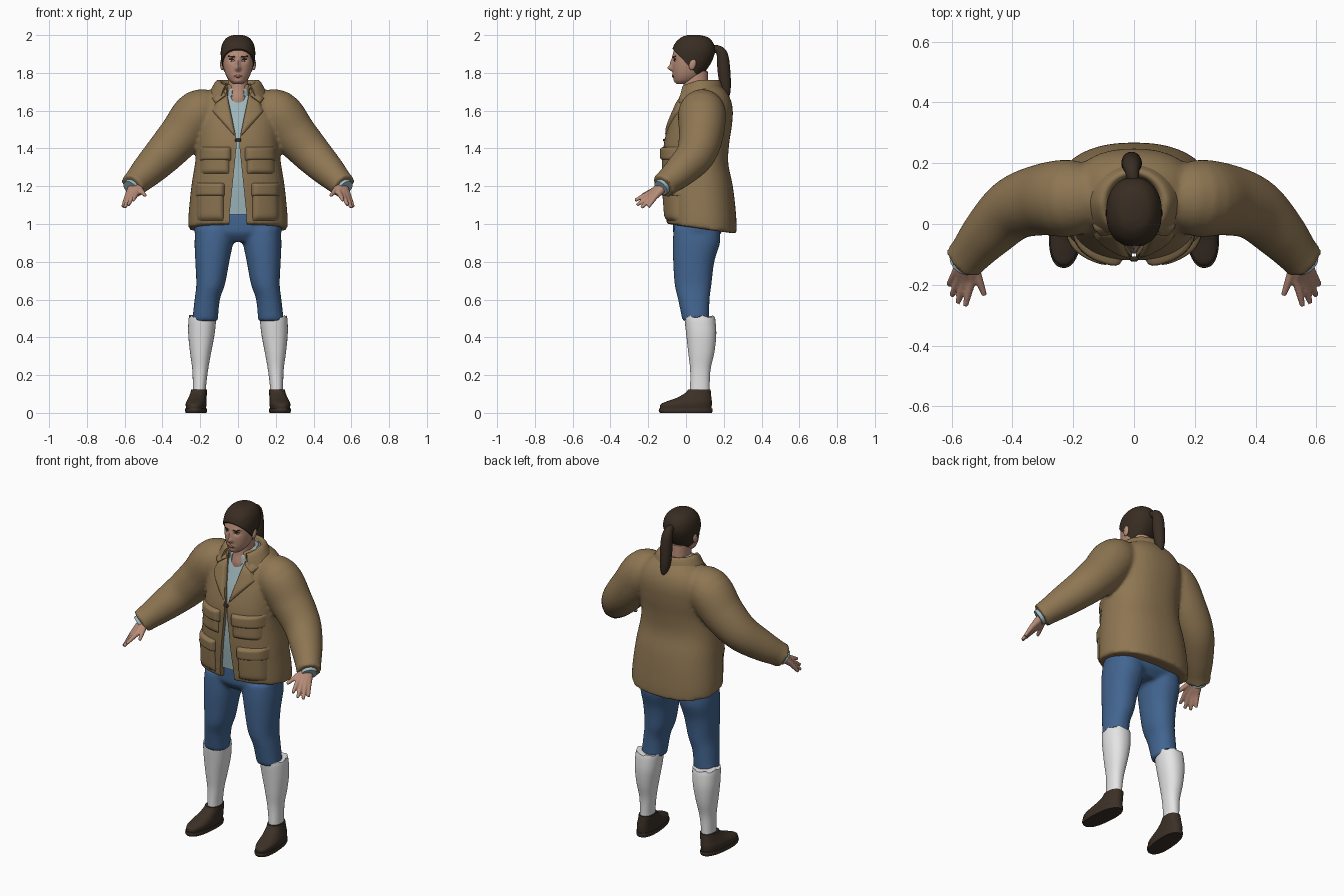
import bpy, bmesh
from math import sin, cos, pi, radians
from mathutils import Vector, Matrix
from mathutils.bvhtree import BVHTree

if "Cube" in bpy.data.objects:
    bpy.data.objects.remove(bpy.data.objects["Cube"])


def material(name, r, g, b):
    m = bpy.data.materials.new(name)
    m.use_nodes = True
    m.diffuse_color = (r, g, b, 1)
    m.node_tree.nodes["Principled BSDF"].inputs["Base Color"].default_value = (r, g, b, 1)
    return m


TAN = material("tan_cloth", .27, .18, .085)
BLUE = material("blue_denim", .055, .13, .28)
WHITE = material("white_sock", .78, .78, .78)
LEATHER = material("brown_leather", .045, .03, .02)
HAIR = material("dark_brown_hair", .04, .026, .016)
SKIN = material("skin", .48, .265, .19)
SHIRT = material("pale_blue_shirt", .34, .47, .5)
LIP = material("lip", .33, .13, .1)
EYE = material("eye_white", .6, .55, .5)


# ---------- helpers ----------
def resample(rows, n=5):
    """Smooth curve through rows of numbers."""
    rows = [Vector(r) for r in rows]
    out = []
    for i in range(len(rows) - 1):
        a, b, c, d = rows[max(i - 1, 0)], rows[i], rows[i + 1], rows[min(i + 2, len(rows) - 1)]
        for k in range(n):
            t = k / n
            out.append(.5 * (2 * b + (c - a) * t + (2 * a - 5 * b + 4 * c - d) * t ** 2
                             + (3 * b - a - 3 * c + d) * t ** 3))
    return out + [rows[-1]]


def upright(rows, seg=48, p=2.2, n=5):
    """Stacked level rings from rows of z, x, half width, front y, back y."""
    loops = []
    for z, x, hw, yf, yb in resample(rows, n):
        loop = []
        for k in range(seg):
            c, s = cos(2 * pi * k / seg), sin(2 * pi * k / seg)
            c, s = [abs(v) ** (2 / p) * (1 if v > 0 else -1) for v in (c, s)]
            loop.append(Vector((x + hw * c, (yf + yb) / 2 + (yb - yf) / 2 * s, z)))
        loops.append(loop)
    return loops


def tube(rows, seg=24, n=5):
    """Round rings along a path from rows of x, y, z, radius."""
    pts = resample(rows, n)
    loops, old, side = [], None, None
    for i, q in enumerate(pts):
        t = (pts[min(i + 1, len(pts) - 1)].xyz - pts[max(i - 1, 0)].xyz).normalized()
        side = t.orthogonal().normalized() if old is None else old.rotation_difference(t) @ side
        old, up = t, t.cross(side)
        loops.append([q.xyz + q.w * (side * cos(2 * pi * k / seg) + up * sin(2 * pi * k / seg))
                      for k in range(seg)])
    return loops


def finish(ob, mat):
    ob.data.materials.clear()
    ob.data.materials.append(mat)
    ob.data.shade_smooth()
    ob.data.set_sharp_from_angle(angle=radians(50))
    return ob


def add(name, bm, mat):
    bmesh.ops.recalc_face_normals(bm, faces=bm.faces[:])
    me = bpy.data.meshes.new(name)
    bm.to_mesh(me)
    bm.free()
    ob = bpy.data.objects.new(name, me)
    bpy.context.collection.objects.link(ob)
    return finish(ob, mat)


def shell(parts):
    bm = bmesh.new()
    for loops in parts:
        rings = [[bm.verts.new(p) for p in loop] for loop in loops]
        for a, b in zip(rings, rings[1:]):
            for k in range(len(a)):
                j = (k + 1) % len(a)
                bm.faces.new((a[k], a[j], b[j], b[k]))
        bm.faces.new(rings[0])
        bm.faces.new(rings[-1])
    return bm


def loft(name, mat, *parts):
    return add(name, shell(parts), mat)


def bake(ob, mat):
    bpy.context.view_layer.update()
    dg = bpy.context.evaluated_depsgraph_get()
    me = bpy.data.meshes.new_from_object(ob.evaluated_get(dg))
    ob.modifiers.clear()
    ob.data = me
    return finish(ob, mat)


def fuse(ob, mat, voxel, rounds):
    m = ob.modifiers.new("fuse", 'REMESH')
    m.mode, m.voxel_size = 'VOXEL', voxel
    s = ob.modifiers.new("soften", 'SMOOTH')
    s.factor, s.iterations = .5, rounds
    return bake(ob, mat)


def mirror(ob):
    c = ob.copy()
    c.data = ob.data.copy()
    c.data.transform(Matrix.Scale(-1, 4, (1, 0, 0)))
    c.data.flip_normals()
    c.name = ob.name.replace("left_", "right_")
    bpy.context.collection.objects.link(c)


def surface(ob):
    bm = bmesh.new()
    bm.from_mesh(ob.data)
    tree = BVHTree.FromBMesh(bm)
    bm.free()
    return tree


def plate(name, mat, tree, corners, thick, both=True, n=14):
    """Padded patch laid on the front of a surface, from four x, z corners."""
    a, b, c, d = [Vector(q) for q in corners]
    bm = bmesh.new()
    grid = []
    for i in range(n + 1):
        for j in range(n + 1):
            u, v = i / n, j / n
            q = (a * (1 - u) + b * u) * (1 - v) + (d * (1 - u) + c * u) * v
            hit = tree.ray_cast(Vector((q.x, -1, q.y)), Vector((0, 1, 0)))[0]
            lift = (thick + .004) * (1 - (2 * u - 1) ** 8) * (1 - (2 * v - 1) ** 8) - .004
            grid.append(bm.verts.new((q.x, (hit.y if hit else 0) - lift, q.y)))
    w = n + 1
    for i in range(n):
        for j in range(n):
            k = i * w + j
            bm.faces.new((grid[k], grid[k + 1], grid[k + w + 1], grid[k + w]))
    ob = add(name, bm, mat)
    if sum((f.normal.y for f in ob.data.polygons)) > 0:
        ob.data.flip_normals()
    if both:
        mirror(ob)


def box(x0, x1, z0, z1):
    return [(x0, z0), (x1, z0), (x1, z1), (x0, z1)]


def collar(name, mat, rows, gap, drop, thick):
    """Folded band round the neck, open at the front; rows of x radius, y radius, z."""
    bm, n, lines = bmesh.new(), 40, []
    for rx, ry, z in resample(rows, 4):
        line = []
        for k in range(n + 1):
            t = radians(gap) + (2 * pi - 2 * radians(gap)) * k / n
            line.append(bm.verts.new((rx * sin(t), .07 - ry * cos(t), z - drop * max(cos(t), 0))))
        lines.append(line)
    for a, b in zip(lines, lines[1:]):
        for k in range(n):
            bm.faces.new((a[k], a[k + 1], b[k + 1], b[k]))
    ob = add(name, bm, mat)
    m = ob.modifiers.new("thickness", 'SOLIDIFY')
    m.thickness, m.offset = thick, 0
    bake(ob, mat)


# ---------- jacket ----------
torso = [(.975, 0, .264, -.105, .268), (1.05, 0, .262, -.108, .266), (1.2, 0, .247, -.118, .248),
         (1.32, 0, .228, -.118, .224), (1.42, 0, .217, -.118, .228), (1.52, 0, .217, -.093, .243),
         (1.6, 0, .212, -.062, .248), (1.66, 0, .19, -.037, .236), (1.705, 0, .15, -.012, .21),
         (1.74, 0, .1, 0, .17)]
body = upright(torso, p=2.3)
for p in [q for loop in body for q in loop]:   # hem hangs lower at the back
    p.z -= .15 * (p.y - .08) * min(max((1.12 - p.z) / .15, 0), 1)
arm = [(.1, .09, 1.6, .09), (.205, .085, 1.587, .126), (.3, .08, 1.472, .118), (.395, .05, 1.367, .104),
       (.48, -.03, 1.28, .087), (.54, -.1, 1.22, .07), (.56, -.122, 1.2, .07)]
arms = [tube([(s * x, y, z, r) for x, y, z, r in arm], 32) for s in (1, -1)]
jacket = fuse(loft("jacket", TAN, body, *arms), TAN, .011, 6)
cloth = surface(jacket)

# front opening
half = [(.055, 1.85), (.062, 1.69), (.013, 1.47), (.007, 1.42), (.045, 1.05), (.05, .88)]
outline = half + [(-x, z) for x, z in reversed(half)]
cutter = loft("opening_cutter", TAN, [Vector((x, -.4, z)) for x, z in outline] and
              [[Vector((x, y, z)) for x, z in outline] for y in (-.4, 0)])
cutter.hide_render = True
cut = jacket.modifiers.new("opening", 'BOOLEAN')
cut.operation, cut.solver, cut.object = 'DIFFERENCE', 'EXACT', cutter
bake(jacket, TAN)
bpy.data.objects.remove(cutter)

collar("jacket_collar", TAN, [(.08, .085, 1.7), (.093, .095, 1.75), (.115, .108, 1.75), (.15, .128, 1.685)],
       38, .035, .012)
plate("left_lapel", TAN, cloth, [(.008, 1.45), (.14, 1.6), (.115, 1.65), (.058, 1.69)], .014)
plate("left_collar_point", TAN, cloth, [(.06, 1.68), (.118, 1.635), (.14, 1.665), (.08, 1.715)], .016)
plate("left_chest_pocket", TAN, cloth, box(.045, .2, 1.265, 1.39), .016)
plate("left_chest_flap", TAN, cloth, box(.035, .208, 1.335, 1.41), .024)
plate("left_hip_pocket", TAN, cloth, box(.075, .222, 1.015, 1.2), .02)
plate("left_hip_flap", TAN, cloth, box(.07, .228, 1.145, 1.218), .028)
plate("front_clasp", LEATHER, cloth, box(-.016, .016, 1.437, 1.452), .009, False)

# ---------- shirt ----------
loft("shirt", SHIRT, upright([(max(z, 1.04), x, hw - .022, yf + .022, yb - .03)
                              for z, x, hw, yf, yb in torso if z > 1], p=2.3))
collar("shirt_collar", SHIRT, [(.06, .075, 1.69), (.068, .083, 1.74), (.08, .09, 1.7)], 24, .03, .006)
mirror(loft("left_shirt_cuff", SHIRT, tube([(.54, -.1, 1.22, .046), (.571, -.134, 1.19, .043)])))

# ---------- trousers, socks, shoes ----------
leg = [(.485, .175, .068, -.018, .122), (.6, .163, .067, -.042, .125), (.68, .145, .076, -.06, .135),
       (.8, .136, .09, -.068, .15), (.9, .128, .102, -.07, .18), (.98, .12, .105, -.065, .18)]
hips = [(.905, 0, .15, -.03, .14), (.95, 0, .225, -.066, .185), (1, 0, .23, -.07, .19), (1.06, 0, .22, -.07, .18)]
legs = [upright([(z, s * x, *r) for z, x, *r in leg], 32) for s in (1, -1)]
fuse(loft("trousers", BLUE, upright(hips), *legs), BLUE, .011, 4)

sock = upright([(.08, .205, .036, .02, .125), (.14, .204, .035, .022, .125), (.23, .2, .042, .022, .13),
                (.32, .198, .056, .012, .15), (.41, .194, .069, .002, .16), (.48, .19, .073, -.006, .157),
                (.508, .188, .072, -.007, .152)], 40)
for k, p in enumerate(sock[-1]):   # uneven top edge
    p.z += .008 * sin(k * 1.1) + .004 * sin(k * 2.3)
mirror(loft("left_sock", WHITE, sock))

shoe = upright([(.018, .215, .05, -.138, .134), (.045, .215, .053, -.136, .136), (.062, .214, .051, -.1, .136),
                (.08, .211, .047, -.05, .134), (.105, .207, .043, -.005, .132), (.125, .205, .041, .012, .13)], 40, 2.4)
sole = upright([(0, .215, .053, -.14, .137), (.012, .215, .056, -.146, .14), (.024, .215, .055, -.144, .139)], 40, 2.4)
turn = Matrix.Translation((.205, .08, 0)) @ Matrix.Rotation(radians(5), 4, 'Z') @ Matrix.Translation((-.205, -.08, 0))
for name, loops in (("left_shoe", shoe), ("left_sole", sole)):
    ob = loft(name, LEATHER, loops)
    ob.data.transform(turn)
    mirror(ob)

# ---------- hands ----------
fingers = [((.535, -.185, 1.168), (.555, -.27, 1.125)), ((.556, -.186, 1.154), (.58, -.26, 1.1)),
           ((.574, -.179, 1.146), (.6, -.236, 1.086)), ((.587, -.164, 1.143), (.61, -.2, 1.09)),
           ((.517, -.165, 1.182), (.492, -.235, 1.15))]
strands = []
for knuckle, tip in fingers:
    k, t = Vector(knuckle), Vector(tip)
    wrist = Vector((.547, -.105, 1.212)).lerp(k, .1)
    strands.append(tube([(*wrist, .026), (*wrist.lerp(k, .5), .022), (*k, .0155),
                         (*k.lerp(t, .5), .0125), (*t, .009)], 12))
mirror(fuse(loft("left_hand", SKIN, *strands), SKIN, .005, 3))

# ---------- head ----------
skull = [(1.742, 0, .024, -.048, 0), (1.76, 0, .047, -.06, .05), (1.79, 0, .065, -.067, .085),
         (1.83, 0, .077, -.071, .115), (1.87, 0, .083, -.071, .135), (1.91, 0, .084, -.067, .145),
         (1.95, 0, .074, -.05, .136), (1.98, 0, .05, -.018, .108), (1.992, 0, .018, .015, .065)]
# face forms: x, z, width, height, push along y
forms = [(0, 1.824, .013, .014, -.024), (0, 1.852, .01, .024, -.013), (0, 1.785, .022, .011, -.006),
         (0, 1.755, .02, .012, -.006)]
for s in (1, -1):
    forms += [(s * .033, 1.867, .017, .012, .008), (s * .033, 1.889, .022, .007, -.004)]
face = upright(skull, 96, 2.2, 8)
for p in [q for loop in face for q in loop if q.y < 0]:
    p.y += sum(d * 2.718 ** -(((p.x - x) / w) ** 2 + ((p.z - z) / h) ** 2) for x, z, w, h, d in forms)
head = loft("head", SKIN, face)
loft("neck", SKIN, upright([(1.6, 0, .06, -.015, .12), (1.66, 0, .058, -.024, .125),
                            (1.72, 0, .054, -.014, .118), (1.81, 0, .055, -.01, .115)]))
mask = surface(head)
plate("left_eye", EYE, mask, [(.017, 1.864), (.033, 1.857), (.05, 1.867), (.033, 1.875)], .003)
plate("left_iris", HAIR, mask, [(.026, 1.866), (.033, 1.858), (.04, 1.866), (.033, 1.874)], .0045)
plate("left_eyelid", HAIR, mask, [(.015, 1.866), (.052, 1.868), (.046, 1.876), (.026, 1.876)], .003)
plate("left_eyebrow", HAIR, mask, [(.013, 1.88), (.056, 1.885), (.054, 1.892), (.014, 1.888)], .003)
plate("lips", LIP, mask, [(-.028, 1.783), (0, 1.771), (.028, 1.783), (0, 1.795)], .003, False)

bm = bmesh.new()
bmesh.ops.create_icosphere(bm, subdivisions=3, radius=1, matrix=Matrix.Translation((.084, .035, 1.845))
                           @ Matrix.Rotation(radians(-15), 4, 'X') @ Matrix.Diagonal((.011, .018, .031, 1)))
mirror(add("left_ear", bm, SKIN))

# ---------- hair ----------
bm = shell([upright([(z + .008, x, hw + .007, yf - .007, yb + .009) for z, x, hw, yf, yb in skull[1:]], 64)])
bmesh.ops.bisect_plane(bm, geom=bm.verts[:] + bm.edges[:] + bm.faces[:], plane_co=(0, 0, 1.852),
                       plane_no=(0, 1.05, 1), clear_inner=True)
bmesh.ops.edgeloop_fill(bm, edges=[e for e in bm.edges if e.is_boundary])
add("hair", bm, HAIR)
loft("ponytail", HAIR, tube([(0, .125, 1.92, .02), (-.005, .165, 1.925, .022), (-.008, .192, 1.895, .03),
                             (-.008, .2, 1.82, .034), (-.008, .208, 1.74, .03), (-.006, .214, 1.69, .02),
                             (-.005, .215, 1.645, .004)]))
